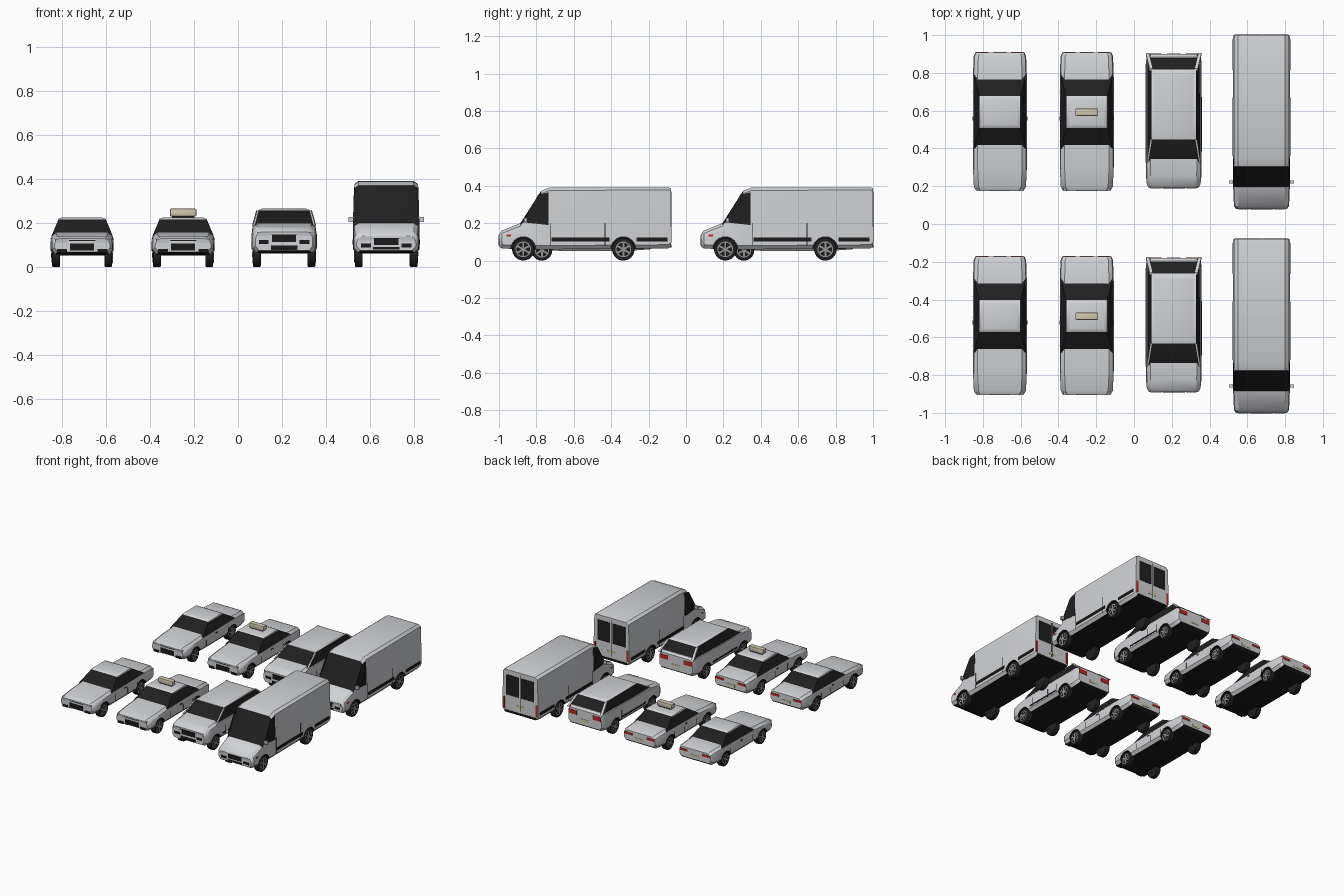
import bpy, bmesh, math
from mathutils import Matrix, Vector

if "Cube" in bpy.data.objects:
    bpy.data.objects.remove(bpy.data.objects["Cube"])


def material(name, r, g, b):
    m = bpy.data.materials.new(name)
    m.use_nodes = True
    m.diffuse_color = (r, g, b, 1)
    m.node_tree.nodes["Principled BSDF"].inputs["Base Color"].default_value = (r, g, b, 1)
    return m


PAINT = material("silver paint", .64, .65, .67)
GLASS = material("dark glass", .014, .014, .015)
BLACK = material("black trim", .01, .01, .01)
RUBBER = material("tyre rubber", .015, .015, .015)
ALLOY = material("wheel alloy", .3, .3, .31)
RED = material("tail light red", .55, .02, .02)
LAMP = material("headlight grey", .5, .52, .55)
CREAM = material("sign cream", .65, .6, .42)

parts = []      # parts of the vehicle being built


def finish(name, bm, *mats):
    me = bpy.data.meshes.new(name)
    bm.to_mesh(me)
    bm.free()
    for m in mats:
        me.materials.append(m)
    ob = bpy.data.objects.new(name, me)
    bpy.context.collection.objects.link(ob)
    parts.append(ob)
    return ob


def hull(name, pts, mat):
    bm = bmesh.new()
    vs = [bm.verts.new(p) for p in pts]
    bmesh.ops.convex_hull(bm, input=vs)
    bmesh.ops.recalc_face_normals(bm, faces=bm.faces)
    return finish(name, bm, mat)


def box(name, x, y, z, mat, bevel=0, both=False):
    """Box from (low, high) ranges; both=True adds its mirror image."""
    bm = bmesh.new()
    for s in ((1, -1) if both else (1,)):
        c = Vector((s * sum(x) / 2, sum(y) / 2, sum(z) / 2))
        size = (x[1] - x[0], y[1] - y[0], z[1] - z[0], 1)
        bmesh.ops.create_cube(bm, size=1, matrix=Matrix.Translation(c) @ Matrix.Diagonal(size))
    if bevel:
        bmesh.ops.bevel(bm, geom=bm.edges[:], offset=bevel, segments=2, affect='EDGES', profile=.5)
    return finish(name, bm, mat)


def cyl(bm, r, x0, x1, y=0, z=0, n=24):
    m = Matrix.Translation(((x0 + x1) / 2, y, z)) @ Matrix.Rotation(math.pi / 2, 4, 'Y')
    bmesh.ops.create_cone(bm, cap_ends=True, segments=n, radius1=r, radius2=r,
                          depth=x1 - x0, matrix=m)


def body(name, stations, mid, axles, r, screen=None):
    """Shell lofted along y, with wheel arches cut out."""
    bm = bmesh.new()
    rings = []
    for y, zb, zt, w in stations:
        half = [(w * .88, zb), (w, zb + .02), (w, min(mid, zt - .03)),
                (w - .005, zt - .015), (w - .025, zt)]
        pts = half + [(-x, z) for x, z in reversed(half)]
        rings.append([bm.verts.new((x, y, z)) for x, z in pts])
    n = len(rings[0])
    for a, b in zip(rings, rings[1:]):
        for i in range(n):
            j = (i + 1) % n
            bm.faces.new((a[i], a[j], b[j], b[i]))
    bm.faces.new(rings[0])
    bm.faces.new(rings[-1])
    bmesh.ops.recalc_face_normals(bm, faces=bm.faces)
    for f in bm.faces:
        y = f.calc_center_median().y
        if f.normal.z < -.7:
            f.material_index = 2
        elif screen and screen[0] < y < screen[1] and f.normal.z > .2:
            f.material_index = 1
    ob = finish(name, bm, PAINT, GLASS, BLACK)
    bm = bmesh.new()
    for y in axles:
        for x in (.09, -.2):
            cyl(bm, r + .007, x, x + .11, y, r)
    cutter = finish("arch_cutter", bm, BLACK)
    cutter.hide_render = True
    mod = ob.modifiers.new("arches", 'BOOLEAN')
    mod.object, mod.solver, mod.material_mode = cutter, 'EXACT', 'TRANSFER'
    bpy.context.view_layer.objects.active = ob
    bpy.ops.object.modifier_apply(modifier=mod.name)
    parts.remove(cutter)
    bpy.data.objects.remove(cutter)


def wheels(axles, r, x):
    """Tyre, rim, dark dish and spokes on each corner; x is the outer side."""
    def disc(name, k, x0, x1, mat, bevel=0):
        bm = bmesh.new()
        cyl(bm, r * k, x0, x1)
        if bevel:
            es = [e for e in bm.edges if abs(e.verts[0].co.x - e.verts[1].co.x) < bevel]
            bmesh.ops.bevel(bm, geom=es, offset=bevel, segments=2, affect='EDGES', profile=.5)
        return finish(name, bm, mat)
    pieces = [disc("tyre", 1, x - .036, x, RUBBER, .005),
              disc("rim", .7, x - .03, x + .001, ALLOY),
              disc("dish", .6, x - .03, x + .002, BLACK)]
    bm = bmesh.new()
    for i in range(6):
        m = Matrix.Rotation(i * math.tau / 6, 4, 'X') @ Matrix.Translation((x, 0, r * .33))
        bmesh.ops.create_cube(bm, size=1, matrix=m @ Matrix.Diagonal((.006, r * .17, r * .62, 1)))
    cyl(bm, r * .18, x - .01, x + .004, n=12)
    pieces.append(finish("spokes", bm, ALLOY))
    for p in pieces:
        p.location = (0, axles[0], r)
        for y, turn in ((axles[0], math.pi), (axles[1], 0), (axles[1], math.pi)):
            c = p.copy()
            c.location.y, c.rotation_euler.z = y, turn
            bpy.context.collection.objects.link(c)
            parts.append(c)


def ring(z, y0, y1, w):
    return [(s * w, y, z) for y in (y0, y1) for s in (1, -1)]


def front_face(y, z, lamp):
    """Grille, vents and headlights; y is the nose, z the grille middle."""
    box("grille", (-.055, .055), (y - .003, y + .02), (z - .016, z + .016), BLACK)
    box("front_vent", (.07, .115), (y - .002, y + .02), (z - .026, z - .008), BLACK, both=True)
    box("headlight", (.065, .122), (y - .002, y + .02), (lamp - .01, lamp + .006), LAMP, both=True)
    box("bonnet_gap", (-.06, .06), (y - .002, y + .02), (lamp - .003, lamp), BLACK)


def rear_face(y, z, x, light_z):
    box("rear_plate", (-.035, .035), (y - .02, y + .002), (z - .01, z + .01), CREAM)
    box("tail_light", x, (y - .02, y + .003), light_z, RED, both=True)


def sedan():
    axles, r = (-.235, .2), .053
    body("sedan_body", [(-.365, .068, .13, .127), (-.345, .058, .14, .138), (-.24, .055, .149, .143),
                        (-.125, .052, .157, .143), (.23, .052, .162, .143),
                        (.345, .06, .157, .139), (.365, .075, .148, .13)], .12, axles, r)
    hull("sedan_windows", ring(.145, -.142, .25, .138) + ring(.216, -.035, .135, .108), GLASS)
    hull("sedan_roof", ring(.213, -.038, .138, .11) + ring(.219, -.032, .132, .108)
         + ring(.225, -.015, .115, .09), PAINT)
    front_face(-.365, .09, .122)
    rear_face(.365, .098, (.06, .126), (.118, .134))
    for y in (-.11, .04, .15):
        box("door_seam", (.14, .1437), (y, y + .003), (.075, .12), BLACK, both=True)
    box("door_handle", (.138, .145), (.005, .025), (.124, .13), BLACK, both=True)
    wheels(axles, r, .137)


def taxi():
    sedan()
    box("sign_base", (-.05, .05), (.035, .065), (.222, .232), BLACK)
    box("roof_sign", (-.06, .06), (.03, .068), (.23, .265), CREAM, .005)


def hatchback():
    axles, r = (-.235, .2), .055
    body("hatchback_body", [(-.355, .075, .16, .13), (-.335, .065, .175, .142), (-.29, .062, .185, .147),
                            (-.2, .062, .197, .148), (.3, .062, .205, .148),
                            (.34, .068, .203, .144), (.355, .08, .19, .137)], .15, axles, r)
    low, high = ring(.188, -.215, .352, .139), ring(.256, -.1, .272, .12)
    hull("hatchback_windows", low + high, GLASS)
    hull("hatchback_roof", ring(.25, -.103, .278, .121) + ring(.258, -.097, .27, .118)
         + ring(.266, -.07, .24, .1), PAINT)
    # Corner pillars
    for a, b, t in zip(low, high, (.005, .005, .009, .009)):
        hull("window_pillar", [Vector(p) + Vector((dx * t, dy * t, 0)) * .8
                               for p in (a, b) for dx in (-1, 1) for dy in (-1, 1)], PAINT)
    front_face(-.355, .13, .15)
    box("lower_grille", (-.06, .06), (-.358, -.33), (.078, .098), BLACK)
    rear_face(.355, .115, (.065, .134), (.145, .175))
    box("side_strip", (.14, .1495), (-.16, .125), (.093, .105), BLACK, both=True)
    for y in (-.13, .03, .125):
        box("door_seam", (.14, .1488), (y, y + .003), (.085, .15), BLACK, both=True)
    wheels(axles, r, .142)


def van():
    axles, r = (-.33, .205), .06
    body("van_body", [(-.46, .075, .14, .135), (-.445, .065, .16, .146), (-.345, .06, .2, .15),
                      (-.235, .06, .372, .15), (-.19, .06, .39, .15), (.445, .065, .392, .15),
                      (.46, .075, .387, .147)], .2, axles, r, (-.345, -.235))
    # Cab side windows, following the leaning wall
    outline = [(-.335, .205), (-.25, .352), (-.195, .365), (-.195, .19)]
    for s in (1, -1):
        hull("cab_window", [(s * (x - .03 * max(0, z - .2)), y, z)
                            for y, z in outline for x in (.145, .1515)], GLASS)
        hull("wing_mirror", [(s * x, y, z) for x in (.148, .172) for y in (-.325, -.31)
                             for z in (.205, .228)], PAINT)
    front_face(-.46, .115, .13)
    box("lower_grille", (-.06, .06), (-.462, -.43), (.08, .09), BLACK)
    box("indicator", (.14, .149), (-.42, -.395), (.13, .14), RED, both=True)
    for y0, y1 in ((-.18, .13), (.275, .44)):
        box("side_strip", (.14, .153), (y0, y1), (.103, .124), BLACK, both=True)
    for y in (-.185, .105):
        box("door_seam", (.14, .1512), (y, y + .004), (.08, .2), BLACK, both=True)
    box("rear_window", (.01, .115), (.44, .463), (.2, .35), GLASS, both=True)
    box("rear_door_gap", (-.002, .002), (.44, .462), (.1, .37), BLACK)
    box("rear_bumper", (-.13, .13), (.43, .463), (.07, .085), BLACK)
    rear_face(.46, .13, (.128, .143), (.095, .18))
    wheels(axles, r, .143)


# Park one of each in two rows
for label, build, x, y in (("sedan", sedan, -.71, -.537), ("taxi", taxi, -.25, -.537),
                           ("hatchback", hatchback, .21, -.535), ("van", van, .675, -.54)):
    parts.clear()
    build()
    bpy.ops.object.select_all(action='DESELECT')
    for ob in parts:
        ob.select_set(True)
    bpy.context.view_layer.objects.active = parts[0]
    bpy.ops.object.shade_smooth_by_angle(angle=math.radians(32))
    for ob in list(parts):
        ob.location += Vector((x, y, 0))
        ob.name = label + "_" + ob.name.removeprefix(label + "_")
        twin = ob.copy()
        twin.location.y += 1.08
        bpy.context.collection.objects.link(twin)
